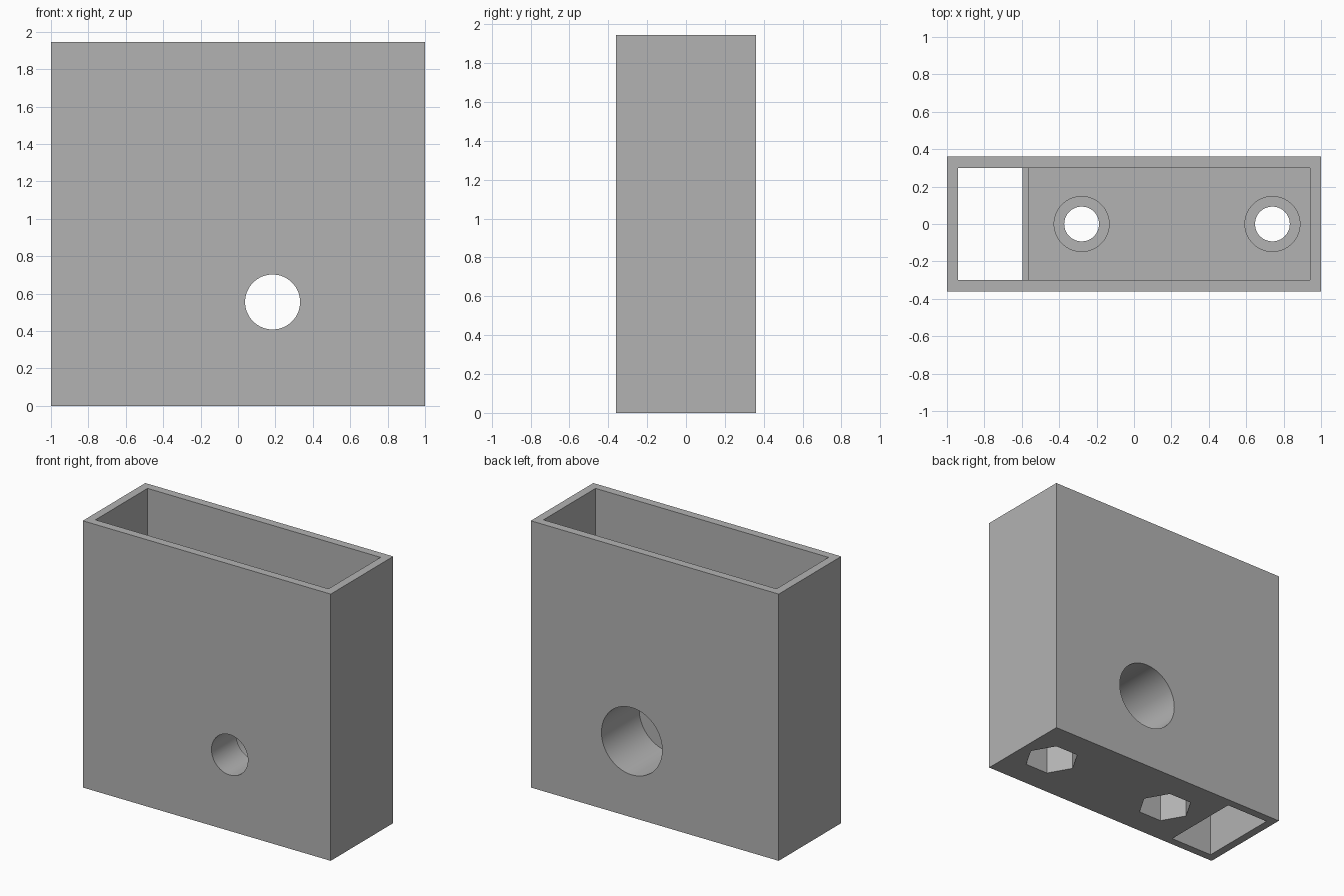
import bpy
import math

if "Cube" in bpy.data.objects:
    bpy.data.objects.remove(bpy.data.objects["Cube"], do_unlink=True)

HEIGHT = 1.945
DEPTH = 0.72
FLOOR = 1.1        # top of the solid mounting block
BORE_X, BORE_Z = 0.185, 0.555
SCREWS = (-0.28, 0.74)

grey = bpy.data.materials.new("plain grey")
grey.use_nodes = True
colour = (0.45, 0.45, 0.45, 1)
grey.diffuse_color = colour
grey.node_tree.nodes["Principled BSDF"].inputs["Base Color"].default_value = colour


def box(name, x, y, z):
    """Box from (min, max) ranges along each axis."""
    spans = (x, y, z)
    bpy.ops.mesh.primitive_cube_add(size=1, location=[(a + b) / 2 for a, b in spans])
    ob = bpy.context.object
    ob.name = name
    ob.scale = [b - a for a, b in spans]
    bpy.ops.object.transform_apply(location=True, rotation=True, scale=True)
    return ob


def cylinder(name, radius, start, end, x, offset, axis="Z", sides=64):
    """Prism along Z at (x, offset, *) or along Y at (x, *, offset)."""
    mid = (start + end) / 2
    along_z = axis == "Z"
    bpy.ops.mesh.primitive_cylinder_add(
        vertices=sides, radius=radius, depth=end - start,
        location=(x, offset, mid) if along_z else (x, mid, offset),
        rotation=(0, 0, 0) if along_z else (math.pi / 2, 0, 0))
    ob = bpy.context.object
    ob.name = name
    return ob


# Outer housing
housing = box("housing", (-1, 1), (-DEPTH / 2, DEPTH / 2), (0, HEIGHT))

# Upper cavity, and the chute that runs down through the base
cutters = [
    box("cavity_cutter", (-0.94, 0.94), (-0.3, 0.3), (FLOOR, HEIGHT + 0.1)),
    box("chute_cutter", (-0.94, -0.565), (-0.3, 0.3), (0.06, FLOOR + 0.1)),
    box("outlet_cutter", (-0.94, -0.595), (-0.3, 0.3), (-0.1, 0.2)),
]

# Stepped bore through the block, wide at the back
cutters += [
    cylinder("narrow_bore_cutter", 0.147, -0.5, 0.1, BORE_X, BORE_Z, "Y"),
    cylinder("wide_bore_cutter", 0.245, -0.075, 0.5, BORE_X, BORE_Z, "Y"),
]

# Screw holes with a round recess above and a nut pocket below
for x in SCREWS:
    cutters.append(cylinder("screw_cutter", 0.093, -0.1, FLOOR + 0.1, x, 0))
    cutters.append(cylinder("head_cutter", 0.147, FLOOR - 0.3, FLOOR + 0.1, x, 0))
    pocket = cylinder("nut_cutter", 0.187, -0.1, 0.29, x, 0, sides=6)
    pocket.rotation_euler.z = math.radians(30)
    cutters.append(pocket)

# Carve everything out of the housing
bpy.context.view_layer.objects.active = housing
for cutter in cutters:
    cutter.hide_render = True
    mod = housing.modifiers.new(cutter.name, "BOOLEAN")
    mod.operation = "DIFFERENCE"
    mod.solver = "EXACT"
    mod.object = cutter
    bpy.ops.object.modifier_apply(modifier=mod.name)
for cutter in cutters:
    bpy.data.objects.remove(cutter, do_unlink=True)

housing.data.materials.clear()
housing.data.materials.append(grey)
bpy.ops.object.select_all(action="DESELECT")
housing.select_set(True)
bpy.context.view_layer.objects.active = housing
bpy.ops.object.shade_smooth_by_angle(angle=math.radians(30))
